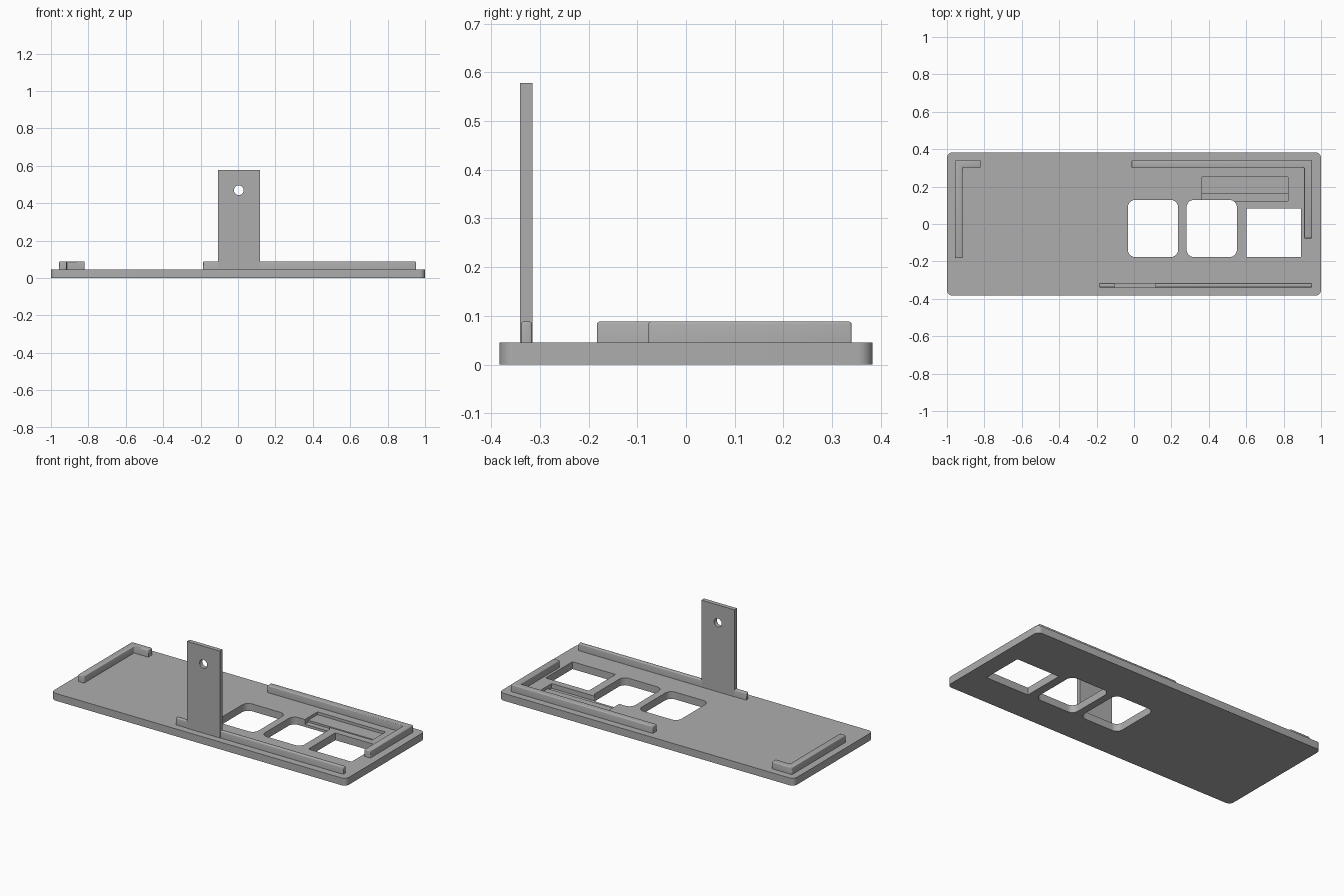
import bpy, bmesh, math
from mathutils import Matrix

if "Cube" in bpy.data.objects:
    bpy.data.objects.remove(bpy.data.objects["Cube"])

grey = bpy.data.materials.new("grey plastic")
grey.diffuse_color = (0.42, 0.42, 0.42, 1)
grey.use_nodes = True
grey.node_tree.nodes["Principled BSDF"].inputs["Base Color"].default_value = grey.diffuse_color


def prism(name, pts, z0, z1):
    """Extrude a counter-clockwise outline from z0 to z1."""
    bm = bmesh.new()
    face = bm.faces.new([bm.verts.new((x, y, z0)) for x, y in pts])
    ext = bmesh.ops.extrude_face_region(bm, geom=[face])
    for v in ext["geom"]:
        if isinstance(v, bmesh.types.BMVert):
            v.co.z = z1
    bmesh.ops.recalc_face_normals(bm, faces=bm.faces)
    me = bpy.data.meshes.new(name)
    bm.to_mesh(me)
    bm.free()
    me.materials.append(grey)
    ob = bpy.data.objects.new(name, me)
    bpy.context.collection.objects.link(ob)
    return ob


def rect(x0, x1, y0, y1, r=0, n=8):
    """Rectangle outline with optional rounded corners."""
    if r == 0:
        return [(x0, y0), (x1, y0), (x1, y1), (x0, y1)]
    pts = []
    corners = [(x1 - r, y1 - r), (x0 + r, y1 - r), (x0 + r, y0 + r), (x1 - r, y0 + r)]
    for q, (cx, cy) in enumerate(corners):
        for i in range(n + 1):
            a = math.pi / 2 * (q + i / n)
            pts.append((cx + r * math.cos(a), cy + r * math.sin(a)))
    return pts


def cut(target, cutter):
    cutter.hide_render = True
    cutter.hide_set(True)
    mod = target.modifiers.new("cut", "BOOLEAN")
    mod.operation = "DIFFERENCE"
    mod.solver = "EXACT"
    mod.object = cutter


def smooth(ob):
    bpy.ops.object.select_all(action="DESELECT")
    ob.select_set(True)
    bpy.context.view_layer.objects.active = ob
    bpy.ops.object.shade_smooth_by_angle(angle=math.radians(30))


def rail(name, pts):
    """Raised rail with softened upper and vertical edges."""
    ob = prism(name, pts, TOP, RAIL_TOP)
    bm = bmesh.new()
    bm.from_mesh(ob.data)
    edges = [e for e in bm.edges if any(v.co.z > TOP + 0.01 for v in e.verts)]
    bmesh.ops.bevel(bm, geom=edges, offset=0.005, segments=3, profile=0.5, affect="EDGES")
    bm.to_mesh(ob.data)
    bm.free()
    smooth(ob)


TOP, RAIL_TOP = 0.045, 0.088

# Base plate with three windows and a stepped pocket
plate = prism("base_plate", rect(-1, 1, -0.383, 0.383, 0.03), 0, TOP)
smooth(plate)
cut(plate, prism("window_cutter_left", rect(-0.033, 0.236, -0.177, 0.129, 0.04), -0.1, 0.1))
cut(plate, prism("window_cutter_middle", rect(0.281, 0.55, -0.177, 0.129, 0.04), -0.1, 0.1))
cut(plate, prism("window_cutter_right", rect(0.602, 0.894, -0.177, 0.083), -0.1, 0.1))
cut(plate, prism("pocket_cutter", rect(0.363, 0.824, 0.124, 0.252), 0.028, 0.1))
cut(plate, prism("groove_cutter", rect(0.363, 0.824, 0.124, 0.162), 0.016, 0.09))

# Rails that run around the edge
rail("left_rail", [(-0.957, -0.183), (-0.916, -0.183), (-0.916, 0.301),
                   (-0.82, 0.301), (-0.82, 0.34), (-0.957, 0.34)])
rail("right_rail", [(0.91, -0.077), (0.952, -0.077), (0.952, 0.34),
                    (-0.013, 0.34), (-0.013, 0.301), (0.91, 0.301)])
rail("front_rail", rect(-0.187, 0.952, -0.339, -0.316))

# Upright tab with a round hole
tab = prism("upright_tab", rect(-0.108, 0.117, -0.341, -0.315), TOP, 0.578)
drill = prism("tab_hole_cutter", [(0.026 * math.cos(i * math.pi / 16),
              0.026 * math.sin(i * math.pi / 16)) for i in range(32)], -0.1, 0.1)
drill.data.transform(Matrix.Translation((0.004, -0.328, 0.469)) @ Matrix.Rotation(math.pi / 2, 4, "X"))
cut(tab, drill)
smooth(tab)
